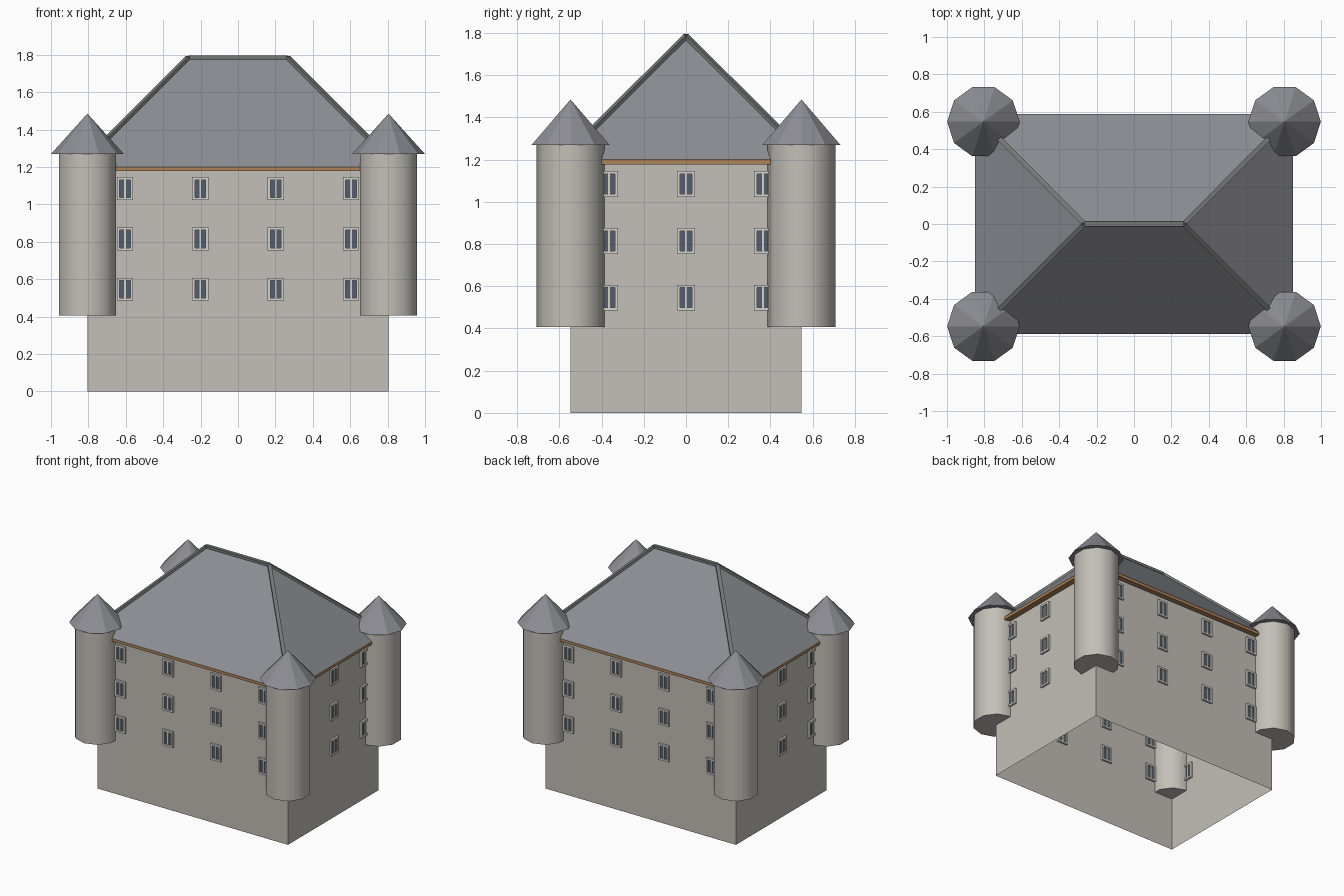
import bpy, bmesh, math
from mathutils import Vector, Matrix

if "Cube" in bpy.data.objects:
    bpy.data.objects.remove(bpy.data.objects["Cube"])


def material(name, r, g, b):
    m = bpy.data.materials.new(name)
    lin = [((c / 255 + 0.055) / 1.055) ** 2.4 for c in (r, g, b)]
    m.diffuse_color = (*lin, 1)
    m.use_nodes = True
    m.node_tree.nodes["Principled BSDF"].inputs["Base Color"].default_value = m.diffuse_color
    return m


STONE = material("pale stone", 195, 191, 184)
SLATE = material("grey slate", 141, 142, 148)
CAP = material("dark ridge metal", 118, 121, 121)
WOOD = material("brown wood", 172, 132, 90)
FRAME = material("window frame", 214, 212, 206)
GLASS = material("dark glass", 84, 95, 107)

BX, BY = 0.805, 0.547          # body half sizes, also tower centres
EX, EY = 0.85, 0.587           # eave half sizes
EAVE, RIDGE, RX = 1.2, 1.785, 0.265


def finish(bm, name, *mats):
    bmesh.ops.recalc_face_normals(bm, faces=bm.faces)
    me = bpy.data.meshes.new(name)
    bm.to_mesh(me)
    bm.free()
    for m in mats:
        me.materials.append(m)
    ob = bpy.data.objects.new(name, me)
    bpy.context.collection.objects.link(ob)
    return ob


def box(bm, lo, hi, mat=0, frame=Matrix()):
    """Add a box between two corners, placed by a matrix."""
    lo, hi = Vector(lo), Vector(hi)
    m = frame @ Matrix.Translation((lo + hi) / 2) @ Matrix.Diagonal((*(hi - lo), 1))
    verts = bmesh.ops.create_cube(bm, size=1, matrix=m)["verts"]
    for f in {f for v in verts for f in v.link_faces}:
        f.material_index = mat


def ring(bm, cx, cy, z, r, start, n=10):
    return [bm.verts.new((cx + r * math.cos(start + i * math.tau / n),
                          cy + r * math.sin(start + i * math.tau / n), z))
            for i in range(n)]


# Walls, open underneath
bm = bmesh.new()
box(bm, (-BX, -BY, 0), (BX, BY, 1.19))
bm.faces.ensure_lookup_table()
base = min(bm.faces, key=lambda f: f.calc_center_median().z)
bmesh.ops.delete(bm, geom=[base], context='FACES_ONLY')
finish(bm, "walls", STONE)

# Wooden eave board
bm = bmesh.new()
box(bm, (-EX, -EY, 1.178), (EX, EY, EAVE))
finish(bm, "eave_board", WOOD)

# Hipped roof
bm = bmesh.new()
c = [bm.verts.new((x, y, EAVE)) for x, y in ((-EX, -EY), (EX, -EY), (EX, EY), (-EX, EY))]
left, right = (bm.verts.new((x, 0, RIDGE)) for x in (-RX, RX))
for face in ((c[0], c[1], right, left), (c[1], c[2], right),
             (c[2], c[3], left, right), (c[3], c[0], left)):
    bm.faces.new(face)
finish(bm, "hipped_roof", SLATE)

# Ridge and hip caps
bm = bmesh.new()
ends = [((-RX, 0, RIDGE), (RX, 0, RIDGE))]
ends += [((sx * EX, sy * EY, EAVE), (sx * RX, 0, RIDGE)) for sx in (-1, 1) for sy in (-1, 1)]
for a, b in ends:
    a, b = Vector(a), Vector(b)
    d = b - a
    m = Matrix.Translation(a) @ d.to_track_quat('X', 'Z').to_matrix().to_4x4()
    box(bm, (0, -0.013, -0.01), (d.length, 0.013, 0.01), 0, m)
finish(bm, "ridge_caps", CAP)

# Corner towers with cone roofs
for sx, sname in ((-1, "left"), (1, "right")):
    for sy, yname in ((-1, "front"), (1, "back")):
        cx, cy = sx * BX, sy * BY
        bm = bmesh.new()
        lo = ring(bm, cx, cy, 0.407, 0.161, math.pi / 2)
        hi = ring(bm, cx, cy, 1.275, 0.161, math.pi / 2)
        bm.faces.new(lo)
        bm.faces.new(hi)
        for i in range(10):
            j = (i + 1) % 10
            bm.faces.new((lo[i], lo[j], hi[j], hi[i])).smooth = True
        finish(bm, f"{yname}_{sname}_tower", STONE)

        bm = bmesh.new()
        rim = ring(bm, cx, cy, 1.27, 0.194, 0)
        tip = bm.verts.new((cx, cy, 1.485))
        bm.faces.new(rim)
        for i in range(10):
            bm.faces.new((rim[i], rim[(i + 1) % 10], tip))
        finish(bm, f"{yname}_{sname}_tower_roof", SLATE)


def window(bm, m):
    """Two-pane window; local x along the wall, -y outward."""
    w, h, t, d = 0.043, 0.061, 0.014, 0.015
    for s in (-1, 1):
        x0, x1 = sorted((s * w, s * (w - t)))
        box(bm, (x0, -d, -h), (x1, d, h), 0, m)
        z0, z1 = sorted((s * h, s * (h - t)))
        box(bm, (t - w, -d, z0), (w - t, d, z1), 0, m)
    box(bm, (-0.005, -0.011, t - h), (0.005, 0.011, h - t), 0, m)
    box(bm, (t - w, -0.006, t - h), (w - t, 0.006, h - t), 1, m)


# Rows of windows on all four sides
long_cols, short_cols = (-0.605, -0.202, 0.202, 0.605), (-0.365, 0, 0.365)
for name, turn, dist, cols in (("front", 0, BY, long_cols), ("right", 90, BX, short_cols),
                               ("back", 180, BY, long_cols), ("left", 270, BX, short_cols)):
    bm = bmesh.new()
    for u in cols:
        for z in (0.546, 0.815, 1.084):
            window(bm, Matrix.Rotation(math.radians(turn), 4, 'Z')
                   @ Matrix.Translation((u, -dist, z)))
    finish(bm, f"{name}_windows", FRAME, GLASS)
